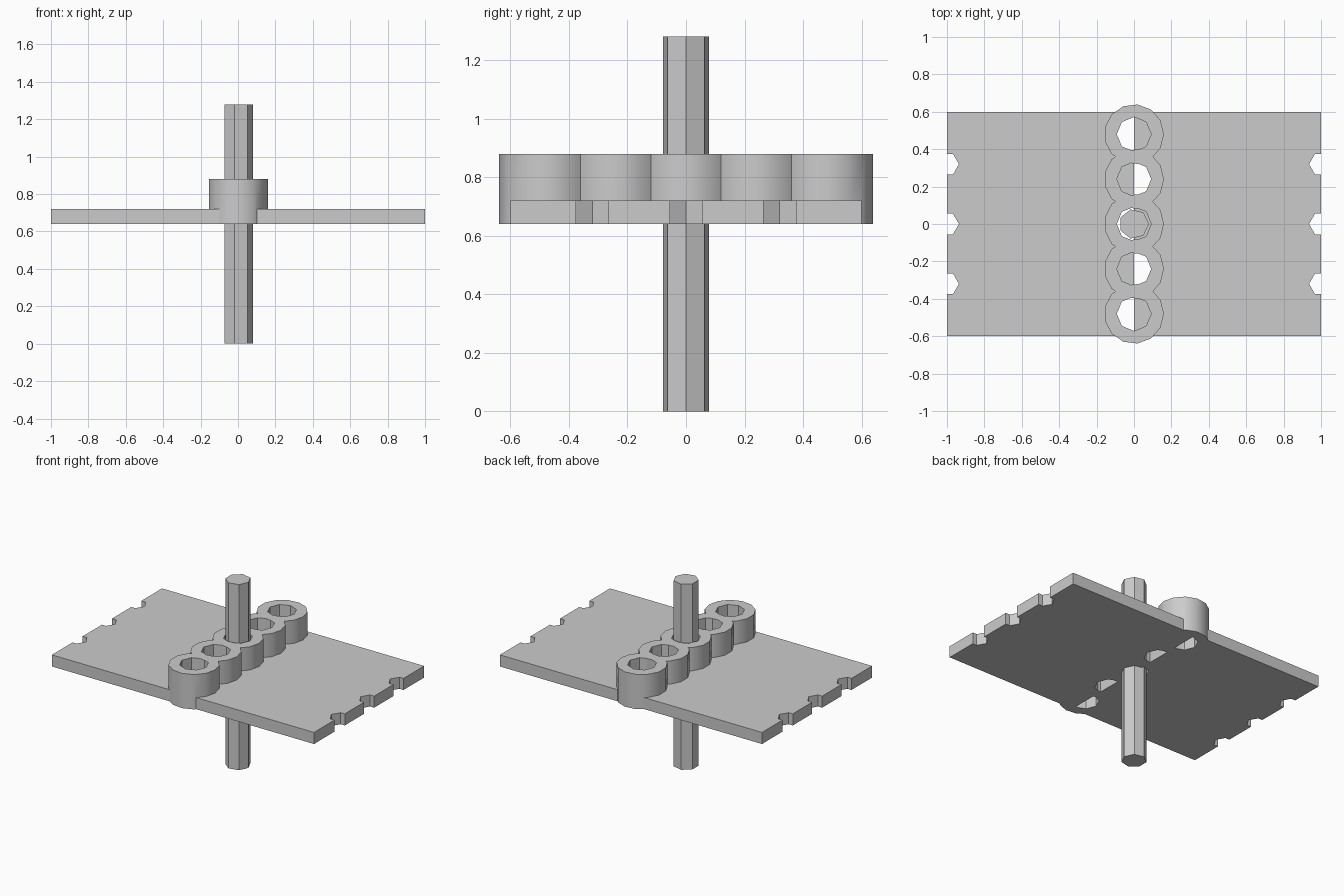
import bpy, math

if "Cube" in bpy.data.objects:
    bpy.data.objects.remove(bpy.data.objects["Cube"])

grey = bpy.data.materials.new("plain grey")
grey.diffuse_color = (0.6, 0.6, 0.6, 1)
grey.use_nodes = True
grey.node_tree.nodes["Principled BSDF"].inputs["Base Color"].default_value = grey.diffuse_color

PLATE_Z, PLATE_TOP, KNUCKLE_TOP = 0.64, 0.72, 0.88
STEP = 0.24


def prism(name, sides, radius, x, y, z0, z1):
    """Upright prism with its first corner towards +x."""
    bpy.ops.mesh.primitive_cylinder_add(
        vertices=sides, radius=radius, depth=z1 - z0,
        location=(x, y, (z0 + z1) / 2), rotation=(0, 0, -math.pi / 2))
    ob = bpy.context.object
    # the primitive starts at +y, the turn brings that corner to +x
    bpy.ops.object.transform_apply(location=True, rotation=True, scale=True)
    ob.name = name
    ob.data.materials.append(grey)
    return ob


def box(name, x0, x1, y, z0, z1):
    bpy.ops.mesh.primitive_cube_add(size=1, location=((x0 + x1) / 2, 0, (z0 + z1) / 2))
    ob = bpy.context.object
    ob.scale = (x1 - x0, 2 * y, z1 - z0)
    bpy.ops.object.transform_apply(location=True, rotation=True, scale=True)
    ob.name = name
    ob.data.materials.append(grey)
    return ob


def combine(ob, other, operation):
    mod = ob.modifiers.new("combine", 'BOOLEAN')
    mod.object, mod.operation, mod.solver = other, operation, 'EXACT'
    bpy.context.view_layer.objects.active = ob
    bpy.ops.object.modifier_apply(modifier=mod.name)
    bpy.data.objects.remove(other)


def leaf(name, side, slots):
    """Half plate with edge notches and its own bored knuckles."""
    ob = box(name, min(0, side), max(0, side), 0.6, PLATE_Z, PLATE_TOP)
    for k in slots:
        combine(ob, prism("knuckle", 13, 0.16, 0, k * STEP, PLATE_Z, KNUCKLE_TOP), 'UNION')
    for k in slots:
        combine(ob, prism("bore", 8, 0.092, 0, k * STEP, 0.5, 1.0), 'DIFFERENCE')
    for y in (-0.32, 0, 0.32):
        combine(ob, prism("notch", 6, 0.064, side, y, 0.5, 1.0), 'DIFFERENCE')
    return ob


# Two leaves with interleaved knuckles, fused into one body
body = leaf("hinge_body", -1, (-2, 0, 2))
combine(body, leaf("right_leaf", 1, (-1, 1)), 'UNION')

# Pin through the middle knuckle
pin = prism("pin", 7, 0.08, 0, 0, 0, 1.28)

# Smooth knuckle walls, crisp edges elsewhere
for ob in (body, pin):
    bpy.ops.object.select_all(action='DESELECT')
    ob.select_set(True)
    bpy.context.view_layer.objects.active = ob
    bpy.ops.object.shade_smooth_by_angle(angle=math.radians(30))
